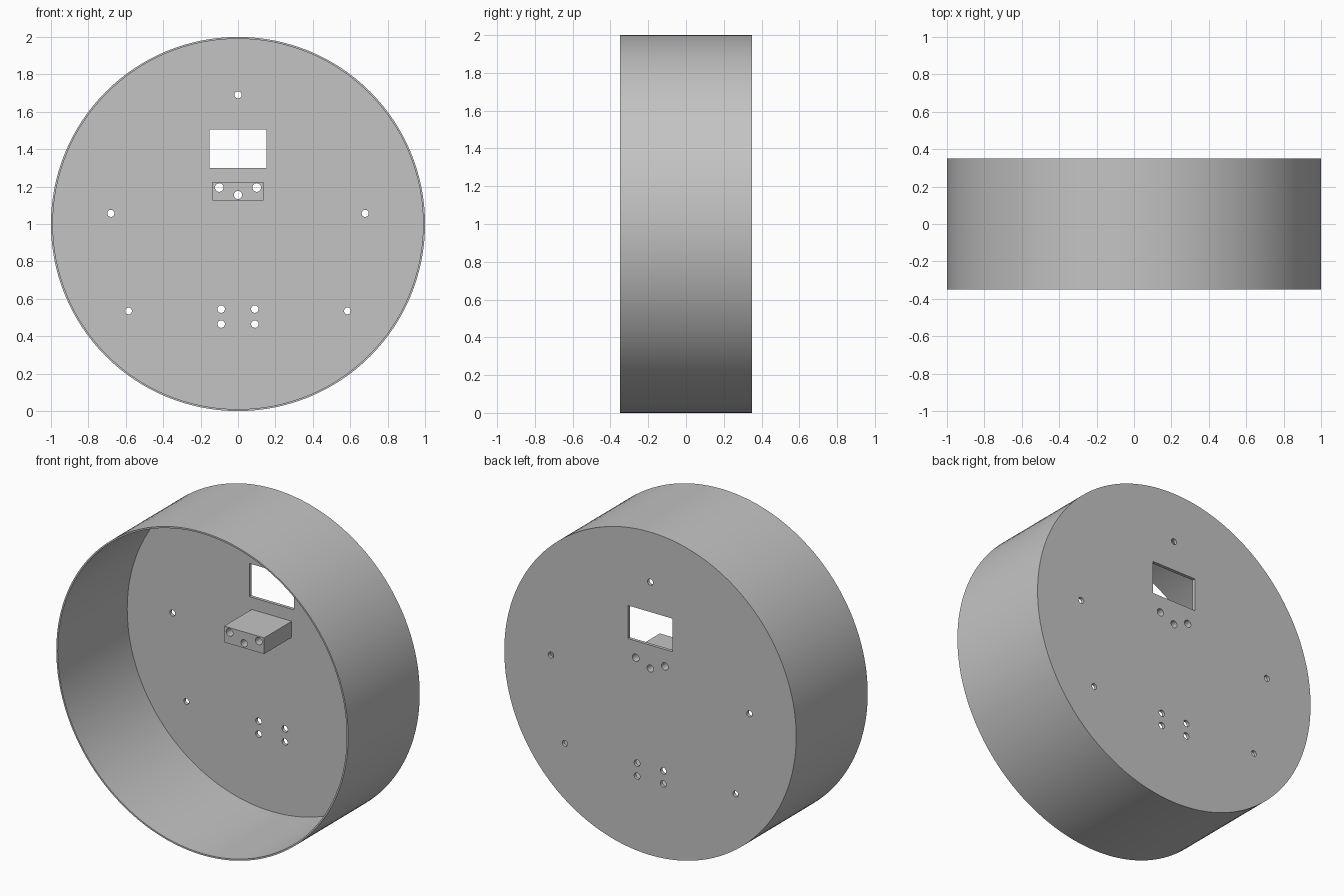
import bpy
import bmesh
import math
from mathutils import Matrix, Vector

cube = bpy.data.objects.get("Cube")
if cube:
    bpy.data.objects.remove(cube, do_unlink=True)

RADIUS, WALL, PLATE, HALF_DEPTH, CENTRE = 1.0, 0.01, 0.02, 0.35, 1.0
INNER_FACE = HALF_DEPTH - PLATE

grey = bpy.data.materials.new("plain grey")
grey.use_nodes = True
colour = (0.55, 0.55, 0.55, 1)
grey.diffuse_color = colour
grey.node_tree.nodes["Principled BSDF"].inputs["Base Color"].default_value = colour


def make_object(name, bm):
    bmesh.ops.recalc_face_normals(bm, faces=bm.faces)
    mesh = bpy.data.meshes.new(name)
    bm.to_mesh(mesh)
    bm.free()
    mesh.materials.append(grey)
    obj = bpy.data.objects.new(name, mesh)
    bpy.context.collection.objects.link(obj)
    return obj


def add_box(bm, x0, x1, y0, y1, z0, z1):
    size = Vector((x1 - x0, y1 - y0, z1 - z0))
    mid = Vector((x0 + x1, y0 + y1, z0 + z1)) / 2
    bmesh.ops.create_cube(bm, size=1, matrix=Matrix.Translation(mid) @ Matrix.Diagonal(size).to_4x4())


def add_rod(bm, x, z, radius, y0, y1, sides=24):
    turn = Matrix.Rotation(math.pi / 2, 4, 'X')
    bmesh.ops.create_cone(bm, cap_ends=True, segments=sides, radius1=radius, radius2=radius,
                          depth=y1 - y0, matrix=Matrix.Translation((x, (y0 + y1) / 2, z)) @ turn)


def cut(obj, cutter):
    mod = obj.modifiers.new("openings", 'BOOLEAN')
    mod.operation = 'DIFFERENCE'
    mod.solver = 'EXACT'
    mod.object = cutter
    bpy.context.view_layer.objects.active = obj
    bpy.ops.object.modifier_apply(modifier=mod.name)


# Round housing: a thin drum, open at the front
bm = bmesh.new()
add_rod(bm, 0, CENTRE, RADIUS, -HALF_DEPTH, HALF_DEPTH, 128)
housing = make_object("round_housing", bm)

bm = bmesh.new()
add_rod(bm, 0, CENTRE, RADIUS - WALL, -HALF_DEPTH - 0.1, INNER_FACE, 128)
hollow = make_object("hollow_cutter", bm)

# Block standing on the inside of the back plate
bm = bmesh.new()
add_box(bm, -0.137, 0.137, INNER_FACE - 0.27, INNER_FACE, 1.125, 1.225)
block = make_object("sensor_block", bm)

# Window and drilled holes (x, z, radius), mirrored where x is not zero
holes = [(0, 1.69, 0.019), (0.68, 1.057, 0.019), (0.585, 0.535, 0.018),
         (0.09, 0.545, 0.02), (0.09, 0.465, 0.02),
         (0.1, 1.195, 0.023), (0, 1.155, 0.022)]
bm = bmesh.new()
add_box(bm, -0.153, 0.153, 0, 0.5, 1.3, 1.505)
for x, z, radius in holes:
    for side in ((1, -1) if x else (1,)):
        add_rod(bm, side * x, z, radius, -0.2, 0.5)
openings = make_object("opening_cutter", bm)

cut(housing, hollow)
cut(housing, openings)
cut(block, openings)
for helper in (hollow, openings):
    bpy.data.objects.remove(helper, do_unlink=True)

# Smooth curved walls, keep edges sharp
bpy.ops.object.select_all(action='DESELECT')
for obj in (housing, block):
    obj.select_set(True)
bpy.context.view_layer.objects.active = housing
bpy.ops.object.shade_smooth_by_angle(angle=math.radians(30))
